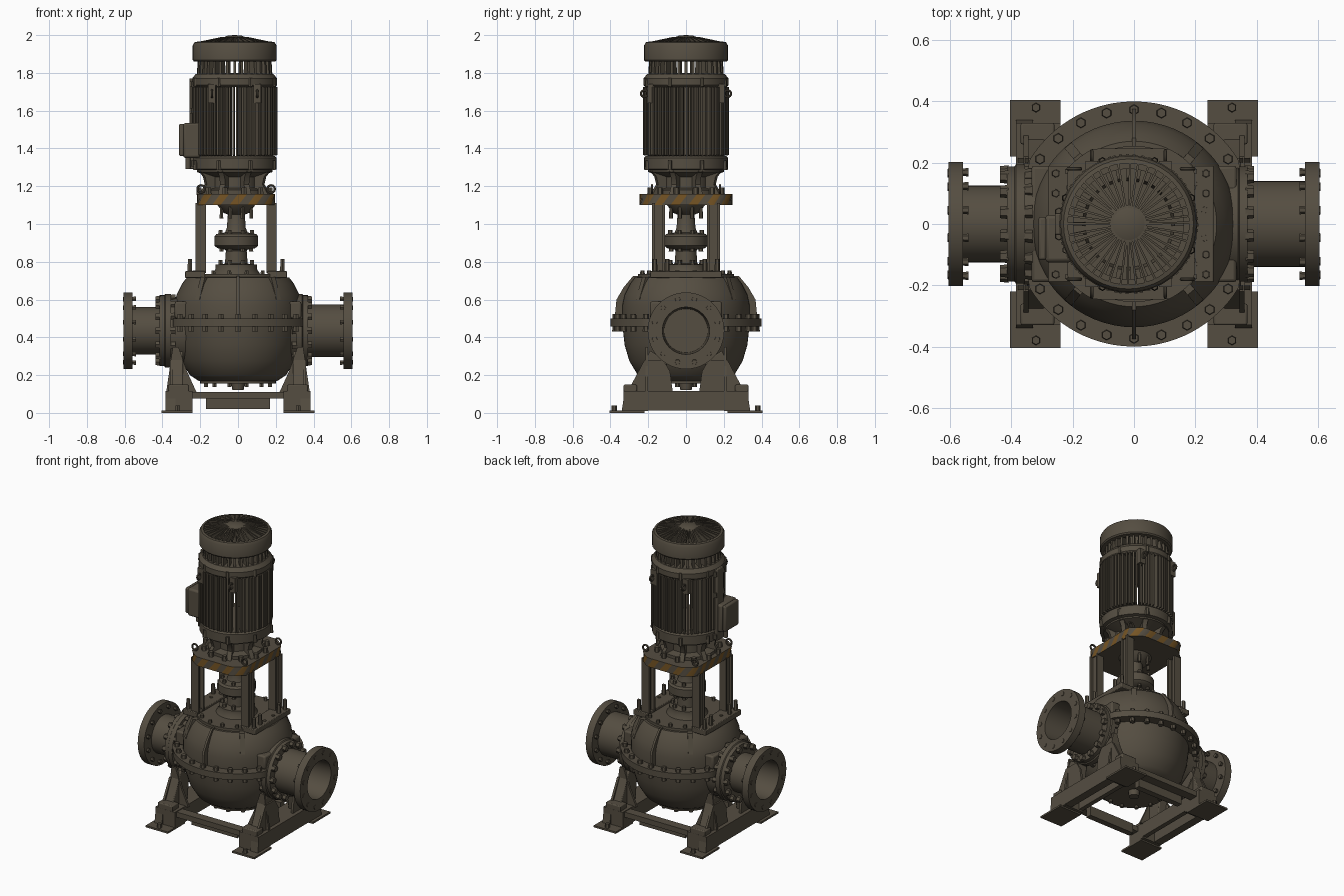
import bpy, bmesh, math, random
from math import pi, sin, cos, radians
from mathutils import Matrix, Vector

if "Cube" in bpy.data.objects:
    bpy.data.objects.remove(bpy.data.objects["Cube"])
random.seed(4)
T = Matrix.Translation
MX = -0.018                      # motor axis offset
made = []


def material(name, col):
    m = bpy.data.materials.new(name)
    m.use_nodes = True
    m.diffuse_color = (*col, 1)
    b = m.node_tree.nodes["Principled BSDF"]
    b.inputs["Base Color"].default_value = (*col, 1)
    b.inputs["Roughness"].default_value = 0.7
    return m


PAINT = material("olive brown paint", (0.09, 0.075, 0.053))
AMBER = material("amber stripe", (0.18, 0.09, 0.018))


def finish(name, bm, at=(0, 0, 0), mirror="", bevel=0):
    bmesh.ops.recalc_face_normals(bm, faces=bm.faces)
    me = bpy.data.meshes.new(name)
    bm.to_mesh(me)
    bm.free()
    me.materials.append(PAINT)
    ob = bpy.data.objects.new(name, me)
    ob.location = at
    bpy.context.collection.objects.link(ob)
    if bevel:
        mod = ob.modifiers.new("bevel", "BEVEL")
        mod.width, mod.segments = bevel, 2
    if mirror:
        mod = ob.modifiers.new("mirror", "MIRROR")
        mod.use_axis = ["x" in mirror, "y" in mirror, False]
    made.append(ob)
    return ob


def lathe(name, prof, m=Matrix(), closed=False, segs=48, **kw):
    bm = bmesh.new()
    vs = [bm.verts.new((r, 0, z)) for r, z in prof]
    es = [bm.edges.new(p) for p in zip(vs, vs[1:])]
    if closed:
        es.append(bm.edges.new((vs[-1], vs[0])))
    bmesh.ops.spin(bm, geom=vs + es, cent=(0, 0, 0), axis=(0, 0, 1), angle=2 * pi, steps=segs)
    bmesh.ops.remove_doubles(bm, verts=bm.verts, dist=1e-5)
    bm.transform(m)
    return finish(name, bm, **kw)


def add_prism(bm, pts, lo, hi, axis, m=Matrix()):
    put = {"x": lambda a, b, d: (d, a, b), "y": lambda a, b, d: (a, d, b),
           "z": lambda a, b, d: (a, b, d)}[axis]
    r0, r1 = [[bm.verts.new(m @ Vector(put(a, b, d))) for a, b in pts] for d in (lo, hi)]
    bm.faces.new(r0)
    bm.faces.new(r1)
    for i in range(len(pts)):
        j = (i + 1) % len(pts)
        bm.faces.new((r0[i], r0[j], r1[j], r1[i]))


def prism(name, pts, lo, hi, axis, **kw):
    bm = bmesh.new()
    add_prism(bm, pts, lo, hi, axis)
    return finish(name, bm, **kw)


def box(name, x, y, z, **kw):
    return prism(name, [(x[0], y[0]), (x[1], y[0]), (x[1], y[1]), (x[0], y[1])], *z, "z", **kw)


def radial(name, pts, angles, thick, **kw):
    """Plates with an (r, z) outline set around the vertical axis."""
    bm = bmesh.new()
    for a in angles:
        add_prism(bm, pts, -thick / 2, thick / 2, "y", Matrix.Rotation(a, 4, "Z"))
    return finish(name, bm, **kw)


def turns(n, off=0.0):
    return [2 * pi * (i + off) / n for i in range(n)]


def clipped_circle(n, r, xmax, ymax):
    return [(max(-xmax, min(xmax, r * cos(a))), max(-ymax, min(ymax, r * sin(a)))) for a in turns(n, 0.5)]


def bolts(name, spots, r, h, m=Matrix(), **kw):
    bm = bmesh.new()
    for p in spots:
        bmesh.ops.create_cone(bm, cap_ends=True, segments=6, radius1=r, radius2=r * 0.85,
                              depth=h, matrix=m @ T(p))
    return finish(name, bm, **kw)


def circle(n, r, z, off=0.5):
    return [(r * cos(a), r * sin(a), z) for a in turns(n, off)]


def eye(name, m, r=0.02, **kw):
    return lathe(name, [(r + 0.006 * cos(a), 0.006 * sin(a)) for a in turns(8)], m, True, 16, **kw)


# Base frame
box("foot_plate", (0.24, 0.405), (0.22, 0.405), (0, 0.012), mirror="xy")
bolts("anchor_bolt", [(0.32, 0.38, 0.025)], 0.016, 0.03, mirror="xy")
prism("side_rail", [(-0.34, 0.012), (0.34, 0.012), (0.325, 0.11), (-0.325, 0.11)],
      0.33, 0.385, "x", mirror="x")
box("inner_rail", (0.24, 0.27), (-0.33, 0.33), (0.02, 0.11), mirror="x")
box("rail_top", (0.24, 0.385), (-0.33, 0.33), (0.095, 0.115), mirror="x")
box("rail_end", (0.24, 0.385), (0.2, 0.33), (0.01, 0.1), mirror="xy")
box("cross_rail", (-0.25, 0.25), (0.25, 0.31), (0.075, 0.11), mirror="y")
box("lower_cross_beam", (-0.17, 0.17), (0.21, 0.25), (0.02, 0.085), mirror="y")

# Pedestals carrying the casing
prism("leg", [(0.12, 0.11), (0.3, 0.11), (0.28, 0.14), (0.22, 0.27), (0.19, 0.33), (0.1, 0.27)],
      0.29, 0.35, "x", mirror="xy", bevel=0.006)
prism("pedestal_web", [(0.07, 0.11), (0.31, 0.11), (0.22, 0.28), (0.12, 0.28), (0.085, 0.22)],
      0.345, 0.36, "x", mirror="xy")
prism("leg_gusset", [(0.22, 0.11), (0.38, 0.11), (0.345, 0.35), (0.315, 0.35), (0.27, 0.22)],
      0.2, 0.215, "y", mirror="xy")
box("leg_step", (0.26, 0.37), (0.26, 0.33), (0.11, 0.15), mirror="xy", bevel=0.006)

# Pump casing
lathe("casing", [(0, 0.17), (0.21, 0.17), (0.255, 0.2), (0.3, 0.275), (0.325, 0.36), (0.335, 0.45),
                 (0.337, 0.5), (0.337, 0.57), (0.325, 0.625), (0.295, 0.685), (0.27, 0.718), (0, 0.72)],
      segs=64)
prism("casing_flange", clipped_circle(96, 0.4, 0.345, 1), 0.458, 0.5, "z")
for name, z in (("casing_bolts", 0.508), ("casing_nuts", 0.447)):
    bolts(name, [p for p in circle(26, 0.373, z) if abs(p[0]) < 0.33], 0.018, 0.03)
rib = [(0.24, 0.725), (0.28, 0.725), (0.33, 0.665), (0.368, 0.6), (0.378, 0.5), (0.3, 0.5)]
radial("casing_ribs", rib, [pi / 2, -pi / 2], 0.014)
radial("shoulder_ribs", [(0.22, 0.72), (0.29, 0.72), (0.335, 0.6), (0.28, 0.6)],
       [s * radians(a) for s in (-1, 1) for a in (50, 130)], 0.03)
lathe("bottom_cover", [(0, 0.12), (0.03, 0.12), (0.035, 0.155), (0.2, 0.155), (0.2, 0.18), (0, 0.18)])
bolts("bottom_bolts", circle(12, 0.175, 0.15), 0.013, 0.025)

# Inlet and outlet pipes
for side, s, r, off in (("left", 1, 0.14, 0.0), ("right", -1, 0.125, 0.045)):
    m = T((0, 0, 0.435)) @ Matrix.Rotation(s * pi / 2, 4, "Y")
    lathe(side + "_neck", [(0, 0.15), (0.19, 0.2), (0.175, 0.31 + off), (0.195, 0.31 + off),
                           (0.195, 0.34 + off), (0.188, 0.345 + off), (0.188, 0.37 + off),
                           (0, 0.37 + off)], m)
    lathe(side + "_pipe", [(r, 0.34), (r, 0.558), (0.203, 0.558), (0.203, 0.606), (0.125, 0.606),
                           (0.115, 0.34)], m, True)
    bolts(side + "_neck_bolts", circle(14, 0.17, 0.378 + off) + circle(14, 0.178, 0.3 + off), 0.022, 0.028, m)
    bolts(side + "_flange_bolts", circle(12, 0.172, 0.605), 0.016, 0.008, m)
    bolts(side + "_flange_nuts", circle(12, 0.175, 0.55), 0.014, 0.018, m)
box("side_bracket", (0.26, 0.335), (-0.19, 0.19), (0.5, 0.59), mirror="x", bevel=0.01)

# Lid, seal housing, shaft and coupling
lathe("casing_lid", [(0, 0.7), (0.255, 0.7), (0.255, 0.735), (0, 0.735)])
bolts("lid_bolts", circle(16, 0.235, 0.742), 0.013, 0.025)
lathe("seal_housing", [(0, 0.73), (0.13, 0.73), (0.11, 0.76), (0.11, 0.785), (0.06, 0.79), (0.055, 0.86), (0, 0.86)],
      at=(MX / 2, 0, 0))
bolts("seal_bolts", circle(8, 0.09, 0.795), 0.014, 0.03, at=(MX / 2, 0, 0))
lathe("coupling", [(0, 0.85), (0.05, 0.85), (0.06, 0.865), (0.1, 0.872), (0.116, 0.885), (0.116, 0.935),
                   (0.105, 0.947), (0.06, 0.955), (0.05, 0.98), (0.045, 1.05), (0.07, 1.06),
                   (0.1, 1.1), (0, 1.1)], at=(MX / 2, 0, 0))
bolts("coupling_bolts", circle(8, 0.09, 0.957) + circle(8, 0.085, 0.867), 0.013, 0.024, at=(MX / 2, 0, 0))
bolts("bearing_bolts", circle(8, 0.085, 1.065), 0.011, 0.07, at=(MX / 2, 0, 0))

# Motor stand
at = (-0.01, 0, 0)
box("stand_foot_bar", (0.165, 0.27), (-0.19, 0.19), (0.715, 0.75), mirror="x", at=at, bevel=0.004)
box("post_plate", (0.16, 0.215), (0.165, 0.18), (0.74, 1.11), mirror="xy", at=at)
box("post_web", (0.185, 0.2), (0.115, 0.17), (0.74, 1.11), mirror="xy", at=at)
box("post_inner_plate", (0.16, 0.21), (0.112, 0.125), (0.74, 1.11), mirror="xy", at=at)
bolts("post_bolts", [(0.245, y, 0.78) for y in (0.1, 0.165)], 0.014, 0.07, mirror="xy", at=at)

# Striped stand plate: rounded square with slanted rim faces
outline = clipped_circle(72, 0.275, 0.207, 0.246)
bm = bmesh.new()
n = len(outline)
low = [bm.verts.new((x, y, 1.1)) for x, y in outline]
top = [bm.verts.new((x, y, 1.16)) for x, y in outline]
bm.faces.new(low)
bm.faces.new(top)
for i in range(n):
    j = (i + 1) % n
    f = bm.faces.new((low[i], low[j], top[(j + 2) % n], top[(i + 2) % n]))
    f.material_index = int(i % 4 < 2)
finish("striped_plate", bm, at=at).data.materials.append(AMBER)
eye("stand_eye", T((0.185, 0.18, 1.185)) @ Matrix.Rotation(pi / 2, 4, "X"), mirror="xy", at=at)

# Motor body: an open cage of fins between two end bells
at = (MX, 0, 0)
lathe("motor_neck", [(0, 1.15), (0.17, 1.15), (0.17, 1.18), (0.12, 1.19), (0.12, 1.25), (0.2, 1.275),
                     (0.2, 1.285), (0.222, 1.29), (0.222, 1.35), (0.212, 1.36), (0, 1.36)], at=at)
radial("neck_ribs", [(0.1, 1.16), (0.195, 1.16), (0.165, 1.21), (0.175, 1.25), (0.2, 1.28), (0.1, 1.28)],
       turns(8, 0.5), 0.03, at=at)
bolts("neck_bolts", circle(12, 0.195, 1.175), 0.017, 0.035, at=at)
bolts("end_bell_bolts", circle(8, 0.222, 1.31), 0.014, 0.05, at=at)
angles = [a + random.uniform(-0.025, 0.025) for a in turns(64)]
radial("cooling_fins", [(0.165, 1.355), (0.228, 1.365), (0.228, 1.725), (0.165, 1.735)], angles, 0.01, at=at)
lathe("upper_band", [(0, 1.725), (0.215, 1.725), (0.225, 1.735), (0.225, 1.77), (0.205, 1.795),
                     (0, 1.8)], at=at)
bolts("band_bolts", circle(8, 0.222, 1.75), 0.012, 0.045, at=at)
radial("cowl_supports", [(0.14, 1.79), (0.2, 1.79), (0.195, 1.87), (0.15, 1.87)], turns(32), 0.014, at=at)
eye("motor_eye", T((0.12, 0.22, 1.69)) @ Matrix.Rotation(pi / 2, 4, "Y"), 0.018, mirror="xy", at=at)
box("eye_lug", (0.1, 0.14), (0.17, 0.205), (1.64, 1.74), mirror="xy", at=at)

# Fan cowl and grille
lathe("fan_cowl", [(0.18, 1.86), (0.215, 1.86), (0.222, 1.868), (0.222, 1.945), (0.212, 1.962),
                   (0.198, 1.965), (0.198, 1.88), (0.18, 1.88)], closed=True, at=at)
spread = [a + random.uniform(-0.03, 0.03) for a in turns(40)]
radial("grille_spokes", [(0.04, 1.95), (0.04, 1.992), (0.07, 1.99), (0.203, 1.962), (0.203, 1.92)],
       spread, 0.007, at=at)
lathe("grille_hub", [(0, 2.0), (0.035, 1.998), (0.06, 1.988), (0.06, 1.88), (0, 1.88)], at=at)

# Terminal box and conduit
box("terminal_mount", (-0.258, -0.2), (-0.035, 0.035), (1.29, 1.77), bevel=0.005)
box("terminal_box", (-0.29, -0.2), (-0.125, 0.03), (1.35, 1.535), bevel=0.012)
box("terminal_lid", (-0.312, -0.285), (-0.118, 0.023), (1.36, 1.53), bevel=0.008)
lathe("conduit", [(0, 1.29), (0.014, 1.29), (0.014, 1.36), (0, 1.36)], T((-0.265, -0.045, 0)), segs=12)
bolts("mount_bolts", [(-0.245, y, z) for y in (-0.04, 0.04) for z in (1.32, 1.6, 1.74)], 0.014, 0.03)

# Smooth shading with sharp edges kept
bpy.ops.object.select_all(action="DESELECT")
for ob in made:
    ob.select_set(True)
bpy.context.view_layer.objects.active = made[0]
bpy.ops.object.shade_smooth_by_angle(angle=radians(35))
